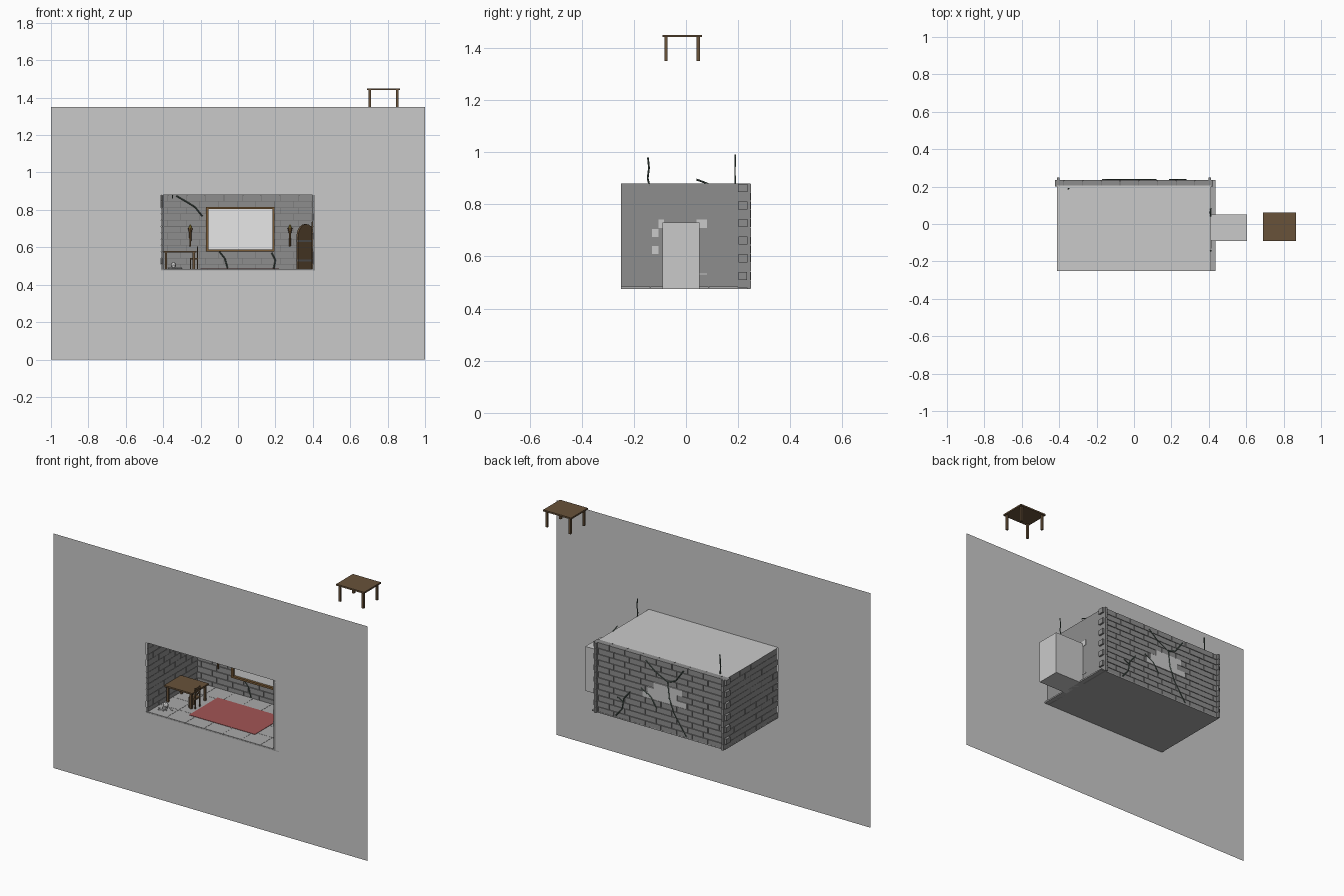
import bpy, bmesh, math, random
from mathutils import Matrix

if "Cube" in bpy.data.objects:
    bpy.data.objects.remove(bpy.data.objects["Cube"])
random.seed(4)

def mat(name, r, g, b):
    m = bpy.data.materials.new(name)
    m.diffuse_color = (r, g, b, 1)
    m.use_nodes = True
    m.node_tree.nodes["Principled BSDF"].inputs["Base Color"].default_value = m.diffuse_color
    return m

LIGHT = mat("light plaster", .59, .59, .59)
BRICK = mat("brick grey", .27, .27, .27)
MORTAR = mat("dark mortar", .16, .16, .16)
TILE = mat("floor tile", .40, .40, .40)
WOOD = mat("dark wood", .14, .085, .042)
FRAME = mat("frame wood", .20, .11, .04)
RUG = mat("rug red", .36, .09, .09)
VINE = mat("vine green", .075, .11, .09)
FLAME = mat("torch yellow", .45, .33, .05)
WHITE = mat("white", 1, 1, 1)

def finish(name, bm, m):
    bmesh.ops.recalc_face_normals(bm, faces=bm.faces)
    me = bpy.data.meshes.new(name)
    bm.to_mesh(me)
    bm.free()
    me.materials.append(m)
    o = bpy.data.objects.new(name, me)
    bpy.context.collection.objects.link(o)
    return o

def add_box(bm, lo, hi):
    c = [(a + b) / 2 for a, b in zip(lo, hi)]
    s = [b - a for a, b in zip(lo, hi)]
    bmesh.ops.create_cube(bm, size=1, matrix=Matrix.Translation(c) @ Matrix.Diagonal((*s, 1)))

def boxes(name, m, items):
    bm = bmesh.new()
    for lo, hi in items:
        add_box(bm, lo, hi)
    return finish(name, bm, m)

def quads(name, m, items):
    bm = bmesh.new()
    for q in items:
        bm.faces.new([bm.verts.new(p) for p in q])
    bmesh.ops.remove_doubles(bm, verts=bm.verts, dist=1e-5)
    return finish(name, bm, m)

def tube(name, pts, r, m=VINE):
    cu = bpy.data.curves.new(name, 'CURVE')
    cu.dimensions = '3D'
    cu.bevel_depth, cu.bevel_resolution, cu.use_fill_caps = r, 0, True
    sp = cu.splines.new('POLY')
    sp.points.add(len(pts) - 1)
    for p, c in zip(sp.points, pts):
        p.co = (*c, 1)
    cu.materials.append(m)
    o = bpy.data.objects.new(name, cu)
    bpy.context.collection.objects.link(o)

# Large front panel with the room opening cut out
Y0, Z0, Z1 = -.25, .475, .88
outer = [(-1, Y0, 0), (1, Y0, 0), (1, Y0, 1.35), (-1, Y0, 1.35)]
inner = [(-.412, Y0, Z0), (.412, Y0, Z0), (.412, Y0, Z1), (-.412, Y0, Z1)]
quads("front_panel", LIGHT, [(outer[i], outer[(i + 1) % 4], inner[(i + 1) % 4], inner[i]) for i in range(4)])

# Ceiling and passage behind the doorway
quads("ceiling", LIGHT, [[(-.412, Y0, Z1), (.412, Y0, Z1), (.412, .205, Z1), (-.412, .205, Z1)]])
D0, D1, DT, PX = -.09, .052, .73, .605
ring = [(D0, Z0), (D1, Z0), (D1, DT), (D0, DT)]
pas = [[(.412, *ring[i]), (.412, *ring[(i + 1) % 4]), (PX, *ring[(i + 1) % 4]), (PX, *ring[i])] for i in range(4)]
quads("door_passage", LIGHT, pas + [[(PX, *p) for p in ring]])

# Brick walls: rows of blocks along one axis with staggered joints
ROWS, G = 12, .003
RH = (Z1 - Z0) / ROWS

def brick_wall(name, a0, a1, d0, d1, axis, skip=None, ext=0):
    items = []
    for r in range(ROWS):
        z = Z0 + r * RH
        e = ext if r % 2 else 0
        a = a0 - e
        step = .1 * (.5 if r % 2 else 1)
        while a < a1 + e - .005:
            b = min(a + step, a1 + e)
            step = .1
            segs = [(a, b)]
            if skip and z < skip[2] - .01:
                segs = [(a, min(b, skip[0])), (max(a, skip[1]), b)]
            for s, t in segs:
                if t - s > .01:
                    j = random.uniform(0, .002)
                    lo, hi = (s + G / 2, d0 + j), (t - G / 2, d1 - j)
                    if axis == 'y':
                        lo, hi = lo[::-1], hi[::-1]
                    items.append(((*lo, z + G / 2), (*hi, z + RH - G / 2)))
            a = b
    return boxes(name, BRICK, items)

brick_wall("back_wall_bricks", -.405, .415, .2, .236, 'x', ext=.02)
brick_wall("left_wall_bricks", -.25, .25, -.412, -.398, 'y')
brick_wall("right_wall_bricks", -.25, .25, .398, .408, 'y', skip=(D0, D1, DT))
boxes("mortar", MORTAR, [
    ((-.405, .206, Z0), (.408, .23, Z1 - .002)),
    ((-.409, -.249, Z0), (-.401, .248, Z1 - .002))])
# Plain outer skin of the right wall
boxes("right_wall_skin", BRICK, [
    ((.402, -.25, Z0), (.413, D0, Z1 - .001)),
    ((.402, D1, Z0), (.413, .248, Z1 - .001)),
    ((.402, D0, DT), (.413, D1, Z1 - .001))])

# Bare plaster patches around the doorway and on the back wall
boxes("plaster_patches", LIGHT, [
    ((.41, -.105, .71), (.4155, -.085, .742)), ((.41, .04, .71), (.4155, .08, .742)),
    ((.41, -.13, .675), (.4155, -.105, .705)),
    ((.41, -.13, .61), (.4155, -.105, .64)), ((.41, .05, .53), (.4155, .08, .535)),
    ((-.17, .23, .645), (.11, .2375, .678)), ((-.11, .23, .678), (.08, .2375, .71)),
    ((-.14, .23, .71), (.04, .2375, .745))])

# Floor slab and tiles
boxes("floor_slab", TILE, [((-.412, -.25, Z0), (.435, .236, Z0 + .006))])
NX, NY = 7, 4
tx, ty = .835 / NX, .45 / NY
boxes("floor_tiles", TILE, [
    ((-.4 + i * tx + .0006, -.25 + j * ty + .0006, Z0 + .004),
     (-.4 + (i + 1) * tx - .0006, -.25 + (j + 1) * ty - .0006, Z0 + .009)) for i in range(NX) for j in range(NY)])
F = Z0 + .009
boxes("rug", RUG, [((-.2, -.16, F), (.22, .1, F + .002))])

# Framed white panel on the back wall
A, B, C, D = -.17, .195, .578, .815
boxes("window_panel", WHITE, [((A, .194, C), (B, .2, D))])
w = .011
boxes("window_frame", FRAME, [
    ((A, .18, C), (B, .202, C + w)), ((A, .18, D - w), (B, .202, D)),
    ((A, .18, C + w), (A + w, .202, D - w)), ((B - w, .18, C + w), (B, .202, D - w))])

# Two tables: one in the room, one floating above the panel
def table(name, x, y, z):
    hx, hy, h = .089, .076, .1
    items = [((x - hx, y - hy, z + h - .009), (x + hx, y + hy, z + h))]
    for sx in (-1, 1):
        for sy in (-1, 1):
            cx, cy = x + sx * (hx - .015), y + sy * (hy - .014)
            items.append(((cx - .006, cy - .006, z), (cx + .006, cy + .006, z + h - .009)))
    boxes(name, WOOD, items)

table("room_table", -.311, -.025, F - .004)
table("upper_table", .778, -.015, 1.35)

# Chair with a ladder back, facing the table
cx, cy, h = -.235, -.06, .022
items = [((cx - h, cy - h, F + .052), (cx + h, cy + h, F + .059))]
for s in (-1, 1):
    items += [((cx - h, cy + s * .019 - .003, F), (cx - h + .006, cy + s * .019 + .003, F + .053)),
              ((cx + h - .006, cy + s * .019 - .003, F), (cx + h, cy + s * .019 + .003, F + .12))]
items += [((cx + h - .005, cy - .018, F + z), (cx + h - .001, cy + .018, F + z + .01)) for z in (.075, .09, .107)]
boxes("chair", WOOD, items)

# Wall torches
def cone(bm, r1, r2, d, loc):
    bmesh.ops.create_cone(bm, cap_ends=True, segments=8, radius1=r1, radius2=r2, depth=d, matrix=Matrix.Translation(loc))

for side, x in (("left", -.255), ("right", .278)):
    bm = bmesh.new()
    cone(bm, .004, .007, .08, (x, .183, .645))
    cone(bm, .008, .013, .02, (x, .183, .692))
    add_box(bm, (x - .006, .183, .645), (x + .006, .201, .657))
    finish(side + "_torch", bm, FRAME)
    bm = bmesh.new()
    cone(bm, .010, .001, .022, (x, .183, .712))
    finish(side + "_flame", bm, FLAME)

# Arched door standing open into the room
def arch_points(wd, ht, n=10):
    r = wd / 2
    return [(0, 0), (wd, 0)] + [(r + r * math.cos(math.pi * i / n), ht - r + r * math.sin(math.pi * i / n)) for i in range(n + 1)]

bm = bmesh.new()
f = bm.faces.new([bm.verts.new((x, 0, z)) for x, z in arch_points(.136, .24)])
ex = bmesh.ops.extrude_face_region(bm, geom=[f])
bmesh.ops.translate(bm, vec=(0, .012, 0), verts=[v for v in ex['geom'] if isinstance(v, bmesh.types.BMVert)])
bmesh.ops.remove_doubles(bm, verts=bm.verts, dist=1e-5)
place = Matrix.Translation((.4, .05, F)) @ Matrix.Rotation(math.atan2(-.105, -.088), 4, 'Z')
bmesh.ops.transform(bm, matrix=place, verts=bm.verts)
finish("door_leaf", bm, WOOD)
bands = boxes("door_bands", MORTAR, [((0, -.003, z), (.136, .015, z + .01)) for z in (.04, .145)])
bands.matrix_world = place
tube("door_arch", [(.398, D0 + x, F + z) for x, z in arch_points(.142, .25)[1:] + [(0, 0)]], .006, WOOD)

# Small skull and bones on the floor
bm = bmesh.new()
bmesh.ops.create_icosphere(bm, subdivisions=2, radius=.015, matrix=Matrix.Translation((-.345, -.165, F + .022)))
add_box(bm, (-.353, -.182, F), (-.337, -.162, F + .016))
finish("skull", bm, LIGHT)
for i, (a, b) in enumerate([((-.375, -.18), (-.335, -.2)), ((-.37, -.2), (-.325, -.185)), ((-.33, -.15), (-.3, -.17))]):
    tube("bone_%d" % i, [(*a, F + .004), (*b, F + .004)], .004, LIGHT)

# Vines creeping over the walls
YB, YF = .238, .197
vines = [
    [(.41, -.14, .87), (.41, -.147, .90), (.412, -.142, .94), (.411, -.146, .98)],
    [(.41, .04, .895), (.408, .06, .888), (.41, .085, .878)],
    [(-.35, .19, .86), (-.352, .188, .92), (-.348, .189, .99)],
    [(-.33, YF, .875), (-.27, YF, .84), (-.23, YF, .815), (-.19, YF, .765)],
    [(-.10, YF, .577), (-.07, YF, .54), (-.055, YF, .485)],
    [(.18, YF, .57), (.2, YF, .53), (.19, YF, .485)],
    [(.09, YB, .86), (.03, YB, .81), (-.05, YB, .77), (-.06, YB, .68), (-.09, YB, .6), (-.17, YB, .485)],
    [(-.05, YB, .77), (-.1, YB, .79), (-.15, YB, .86)],
    [(.02, YB, .6), (.06, YB, .66), (.12, YB, .69)],
    [(.28, YB, .49), (.24, YB, .54), (.23, YB, .6), (.19, YB, .65)],
    [(.27, YB, .6), (.23, YB, .58)],
]
for i, v in enumerate(vines):
    tube("vine_%d" % i, v, .0035)
